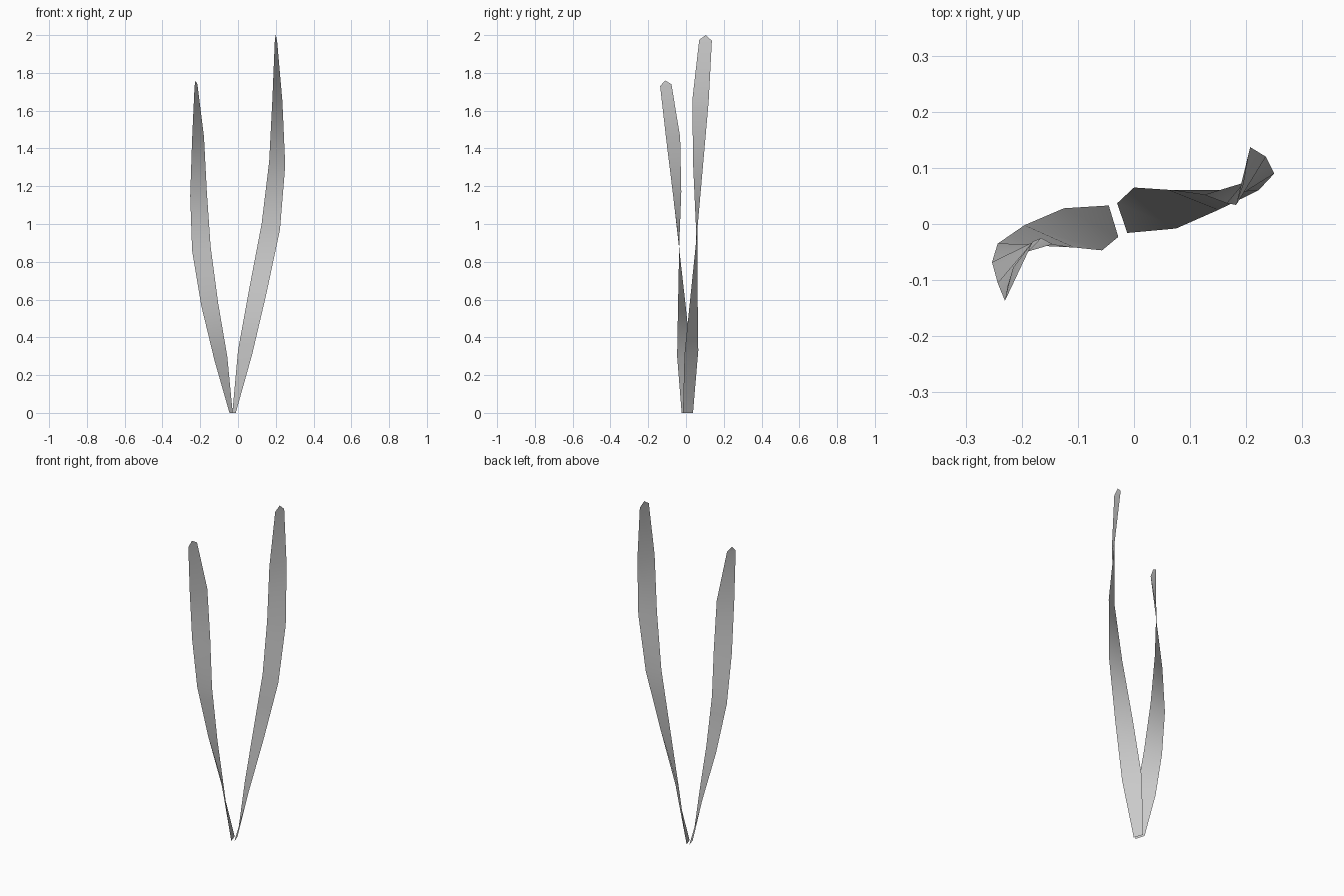
import bpy
import bmesh

cube = bpy.data.objects.get("Cube")
if cube:
    bpy.data.objects.remove(cube, do_unlink=True)

# Single pale grey leaf colour
grey = bpy.data.materials.new("pale_grey")
grey.use_nodes = True
colour = (0.6, 0.6, 0.6, 1)
grey.diffuse_color = colour
grey.node_tree.nodes["Principled BSDF"].inputs["Base Color"].default_value = colour


def blade(name, inner, outer, tip):
    """Twisted ribbon between two edge paths, closed by a pointed tip."""
    bm = bmesh.new()
    a = [bm.verts.new(p) for p in inner]
    b = [bm.verts.new(p) for p in outer]
    for i in range(len(a) - 1):
        bm.faces.new((a[i], b[i], b[i + 1], a[i + 1]))
    bm.faces.new((a[-1], b[-1], bm.verts.new(tip)))
    mesh = bpy.data.meshes.new(name)
    bm.to_mesh(mesh)
    bm.free()
    mesh.materials.append(grey)
    for face in mesh.polygons:
        face.use_smooth = True
    obj = bpy.data.objects.new(name, mesh)
    bpy.context.collection.objects.link(obj)


# Tall blade, leaning left and twisting toward the back
blade("tall_leaf_blade",
      [(-.03, .037, 0), (0, .065, .33), (.06, .061, .66), (.125, .052, 1),
       (.165, .037, 1.33), (.182, .034, 1.66), (.195, .07, 1.975)],
      [(-.012, -.016, 0), (.075, -.008, .31), (.15, .025, .63), (.222, .06, .97),
       (.25, .09, 1.31), (.235, .12, 1.65), (.207, .137, 1.97)],
      (.2, .105, 2))

# Short blade, leaning right and twisting toward the front
blade("short_leaf_blade",
      [(-.028, -.023, 0), (-.057, -.047, .3), (-.105, -.042, .58), (-.145, -.036, .88),
       (-.165, -.025, 1.17), (-.18, -.031, 1.46), (-.215, -.077, 1.74)],
      [(-.045, .033, 0), (-.125, .028, .28), (-.195, -.002, .57), (-.243, -.035, .86),
       (-.253, -.068, 1.15), (-.243, -.105, 1.45), (-.23, -.137, 1.73)],
      (-.225, -.11, 1.76))
